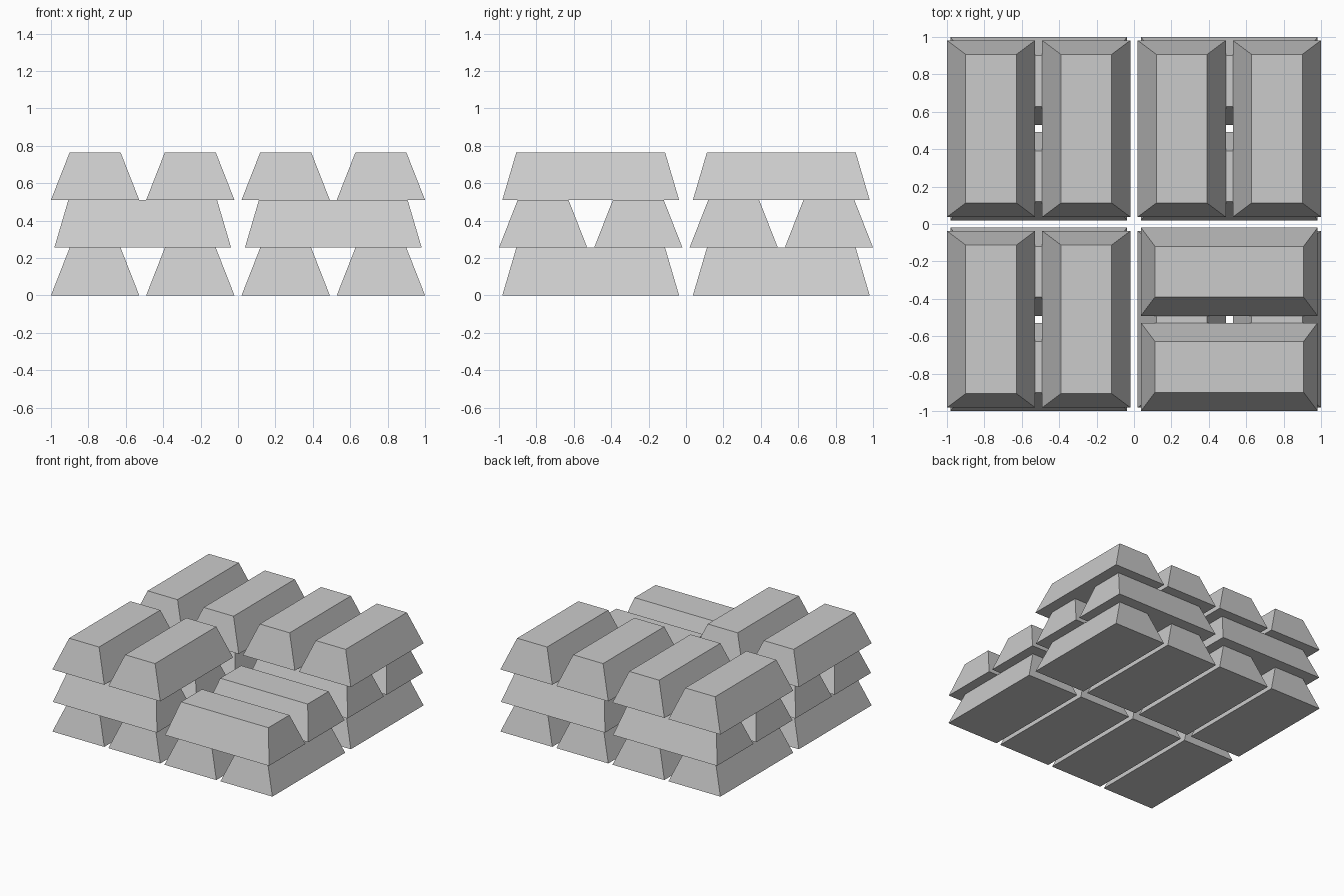
import bpy, bmesh, math

if "Cube" in bpy.data.objects:
    bpy.data.objects.remove(bpy.data.objects["Cube"])

W, L, H = 0.472, 0.945, 0.255      # bar base width, length, height
INSET_W, INSET_L = 0.10, 0.075     # how far each side leans in at the top
QUAD, PAIR = 0.5095, 0.2545        # pallet quarter centre, half spacing in a pair

# Shared bar mesh: a box with its top face tapered, long axis along y
bar = bpy.data.meshes.new("bar")
bm = bmesh.new()
bmesh.ops.create_cube(bm, size=1)
for v in bm.verts:
    top = v.co.z > 0
    v.co.x *= W - (2 * INSET_W if top else 0)
    v.co.y *= L - (2 * INSET_L if top else 0)
    v.co.z = H if top else 0
bm.to_mesh(bar)
bm.free()


def add_pair(layer, qx, qy, name):
    """Two bars side by side in one quarter, turned on every other layer."""
    along_x = layer == 1
    for i, s in enumerate((-1, 1)):
        ob = bpy.data.objects.new(f"bar_layer{layer + 1}_{name}_{i + 1}", bar)
        off = s * PAIR
        ob.location = (qx * QUAD + (0 if along_x else off),
                       qy * QUAD + (off if along_x else 0), layer * H)
        ob.rotation_euler.z = math.pi / 2 if along_x else 0
        bpy.context.collection.objects.link(ob)


quarters = {"front_left": (-1, -1), "front_right": (1, -1),
            "back_left": (-1, 1), "back_right": (1, 1)}

# Three crossed layers; the top one is missing its front right pair
for layer in range(3):
    for name, (qx, qy) in quarters.items():
        if layer == 2 and name == "front_right":
            continue
        add_pair(layer, qx, qy, name)
